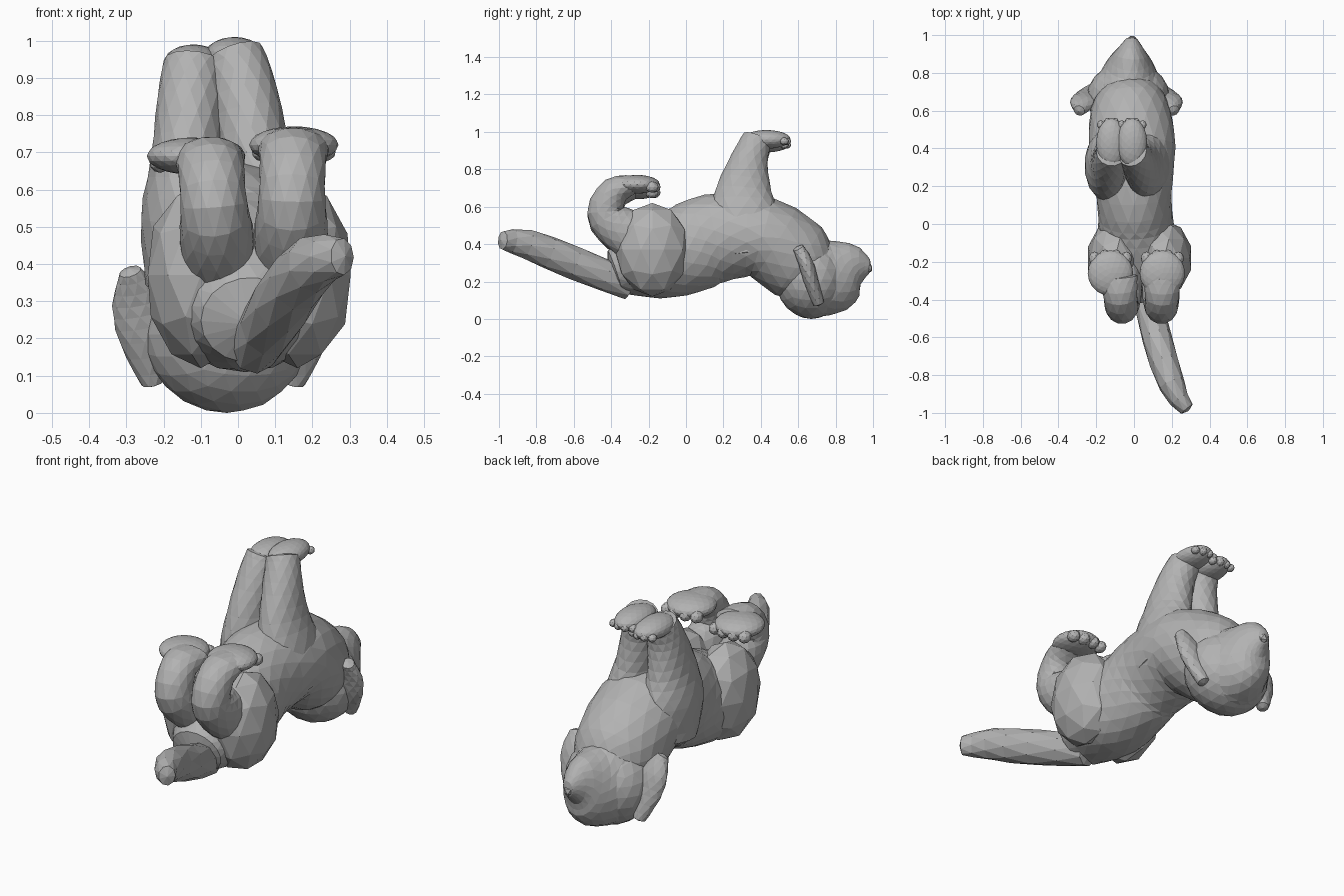
import bpy, bmesh, math
from mathutils import Vector

if "Cube" in bpy.data.objects:
    bpy.data.objects.remove(bpy.data.objects["Cube"])

grey = bpy.data.materials.new("soft grey")
grey.use_nodes = True
tone = (0.45, 0.45, 0.45, 1)
grey.diffuse_color = tone
grey.node_tree.nodes["Principled BSDF"].inputs["Base Color"].default_value = tone


def finish(name, bm):
    """Turn a bmesh into a grey, flat-faced object."""
    bmesh.ops.recalc_face_normals(bm, faces=bm.faces)
    mesh = bpy.data.meshes.new(name)
    bm.to_mesh(mesh)
    bm.free()
    mesh.materials.append(grey)
    part = bpy.data.objects.new(name, mesh)
    bpy.context.collection.objects.link(part)


def blend(stations, index, t):
    """Smooth curve through the stations, just after the given one."""
    last = len(stations) - 1
    before, start, end, after = [
        Vector(stations[min(max(index + step, 0), last)]) for step in (-1, 0, 1, 2)]
    leave, arrive = (end - before) / 2, (after - start) / 2
    gap = end - start
    curve = 3 * gap - 2 * leave - arrive
    return start + leave * t + curve * t ** 2 + (leave + arrive - 2 * gap) * t ** 3


def loft(name, x_start, x_end, profile, lift=0, sides=14, steps=3):
    """Skin oval rings; a profile row is y, z, half width, half depth."""
    spans = len(profile) - 1
    rows = []
    for i in range(spans * steps + 1):
        index = min(i // steps, spans - 1)
        y, z, width, depth = blend(profile, index, i / steps - index)
        along = i / (spans * steps)
        centre = Vector((x_start + (x_end - x_start) * along, y, z + lift * along))
        rows.append((centre, width, depth))

    bm = bmesh.new()
    rings = []
    last = len(rows) - 1
    for i, (centre, width, depth) in enumerate(rows):
        tangent = (rows[min(i + 1, last)][0] - rows[max(i - 1, 0)][0]).normalized()
        across = (Vector((1, 0, 0)) - tangent * tangent.x).normalized()
        up = tangent.cross(across)
        ring = []
        for k in range(sides):
            angle = math.tau * (k + (i % 2) / 2) / sides
            offset = across * width * math.cos(angle) + up * depth * math.sin(angle)
            ring.append(bm.verts.new(centre + offset))
        rings.append(ring)
        # Close both ends with a shallow point
        if i in (0, last):
            outward = tangent if i else -tangent
            tip = bm.verts.new(centre + outward * min(width, depth) / 3)
            for k in range(sides):
                bm.faces.new((ring[k - 1], ring[k], tip))

    # Staggered rings joined by triangles give a faceted skin
    for i, (near, far) in enumerate(zip(rings, rings[1:])):
        if i % 2:
            near, far = far, near
        for k in range(sides):
            bm.faces.new((near[k - 1], near[k], far[k - 1]))
            bm.faces.new((near[k], far[k], far[k - 1]))
    finish(name, bm)


def blob(name, centre, radii, detail=2):
    bm = bmesh.new()
    bmesh.ops.create_icosphere(bm, subdivisions=detail, radius=1)
    for vert in bm.verts:
        vert.co = Vector([c + r * p for c, r, p in zip(centre, radii, vert.co)])
    finish(name, bm)


def paw(name, x, y, z, width, length):
    """Flat upturned sole with four toes along its forward edge."""
    blob(name, (x, y, z), (width, length, 0.05), detail=3)
    size = width / 4
    for i in range(4):
        angle = math.radians(60 + 20 * i)
        centre = (x + width * 1.4 * math.cos(angle),
                  y + (length - size) * math.sin(angle), z - size / 2)
        blob(f"{name}_toe_{i + 1}", centre, (size, size * 1.2, size), detail=2)


# Trunk lying on its back, from rump to neck
trunk = [(-0.38, 0.25, 0.13, 0.12), (-0.2, 0.31, 0.22, 0.21), (0, 0.37, 0.2, 0.24),
         (0.15, 0.43, 0.2, 0.24), (0.4, 0.44, 0.23, 0.22), (0.6, 0.31, 0.21, 0.22),
         (0.7, 0.25, 0.16, 0.16)]
loft("torso", 0.03, -0.03, trunk, sides=18)

# Head with the crown down and the chin up
blob("skull", (-0.03, 0.67, 0.21), (0.22, 0.19, 0.21), detail=3)
muzzle = [(0.7, 0.22, 0.2, 0.21), (0.8, 0.24, 0.15, 0.2),
          (0.9, 0.28, 0.09, 0.13), (0.98, 0.28, 0.03, 0.04)]
loft("muzzle", -0.03, -0.01, muzzle, sides=18)
blob("nose", (-0.01, 0.97, 0.27), (0.03, 0.03, 0.03), detail=1)

ear = [(0.71, 0.08, 0.03, 0.03), (0.67, 0.2, 0.07, 0.04),
       (0.64, 0.3, 0.07, 0.04), (0.6, 0.38, 0.03, 0.03)]

# Mirrored pairs, set slightly to one side of the middle
for label, side in (("left", 1), ("right", -1)):
    blob(label + "_eye", (side * 0.1 - 0.02, 0.85, 0.19), (0.02, 0.02, 0.02), detail=1)
    loft(label + "_ear", side * 0.19 - 0.04, side * 0.25 - 0.04, ear, sides=10)
    blob(label + "_haunch", (side * 0.13 + 0.03, -0.18, 0.37), (0.15, 0.2, 0.25))

# Hind legs folded upward, soles to the sky
hind_leg = [(-0.2, 0.4, 0.1, 0.15), (-0.36, 0.48, 0.1, 0.12), (-0.43, 0.56, 0.09, 0.1),
            (-0.38, 0.66, 0.09, 0.08), (-0.28, 0.69, 0.1, 0.05)]
for label, hip, ankle, foot, lift in (("left", 0.14, 0.15, 0.15, 0.03),
                                      ("right", -0.05, -0.08, -0.125, 0)):
    loft(label + "_hind_leg", hip, ankle, hind_leg, lift)
    paw(label + "_hind_paw", foot, -0.26, 0.69 + lift, width=0.12, length=0.12)

# Forelegs reaching up, paws pressed together
foreleg = [(0.33, 0.34, 0.1, 0.15), (0.31, 0.52, 0.12, 0.19), (0.31, 0.68, 0.1, 0.15),
           (0.34, 0.84, 0.09, 0.1), (0.38, 0.94, 0.08, 0.08)]
for label, shoulder, wrist, lift in (("left", 0.1, -0.01, 0.02), ("right", -0.15, -0.12, 0)):
    loft(label + "_foreleg", shoulder, wrist, foreleg, lift)
    paw(label + "_fore_paw", wrist, 0.43, 0.94 + lift, width=0.08, length=0.13)

# Thick tail swung to the left
tail = [(-0.3, 0.18, 0.07, 0.08), (-0.6, 0.3, 0.08, 0.09),
        (-0.85, 0.4, 0.07, 0.08), (-0.98, 0.42, 0.04, 0.05)]
loft("tail", 0.04, 0.28, tail, sides=9, steps=2)
